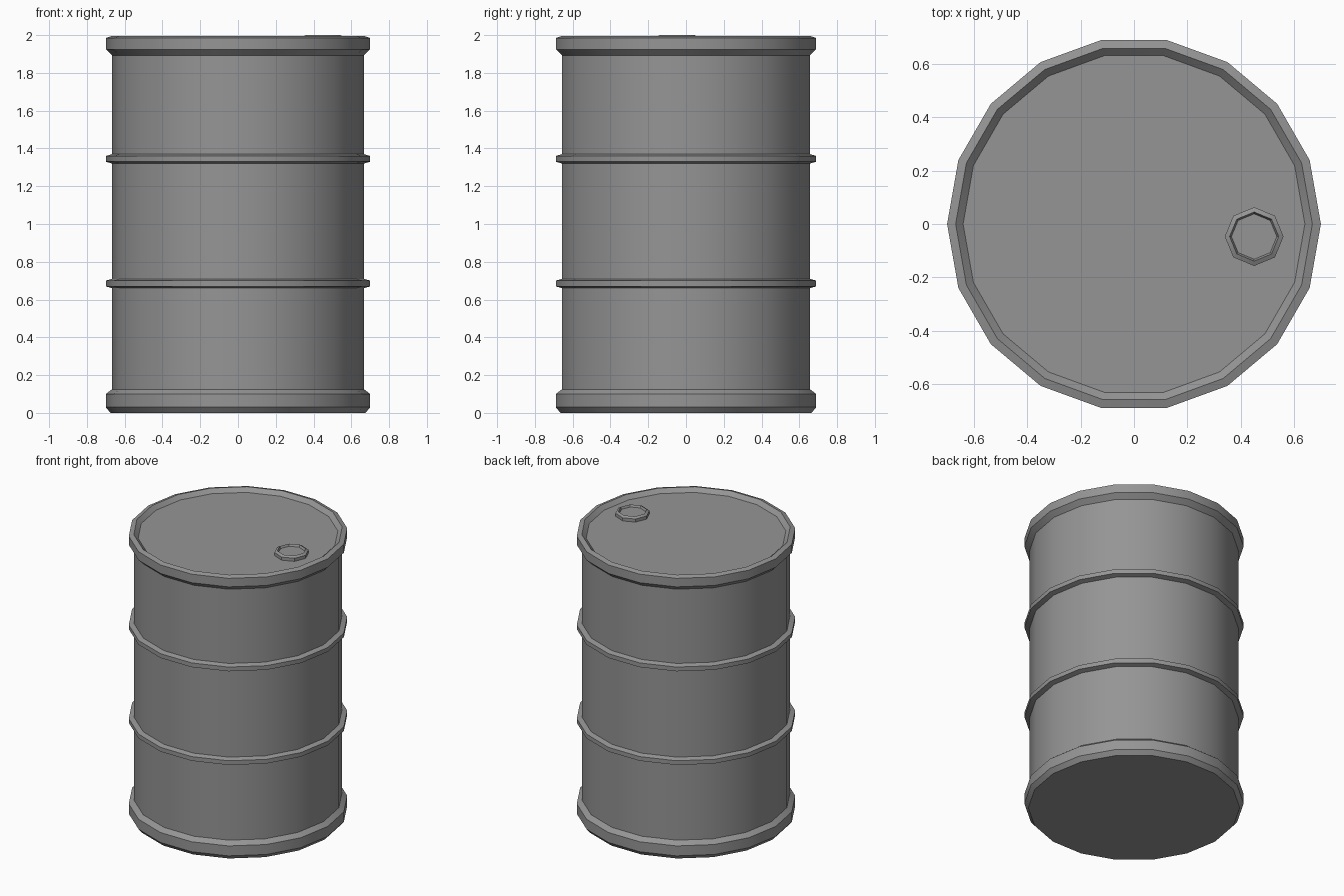
import bpy, bmesh, math

cube = bpy.data.objects.get("Cube")
if cube:
    bpy.data.objects.remove(cube)

steel = bpy.data.materials.new("grey steel")
steel.use_nodes = True
grey = (0.3, 0.3, 0.3, 1)
steel.diffuse_color = grey
steel.node_tree.nodes["Principled BSDF"].inputs["Base Color"].default_value = grey


def lathe(name, profile, sides, center=(0, 0)):
    """Revolve (radius, z) points, bottom to top, and cap both ends."""
    bm = bmesh.new()
    rings = []
    for r, z in profile:
        angles = [math.tau * i / sides for i in range(sides)]
        rings.append([bm.verts.new((r * math.cos(a), r * math.sin(a), z)) for a in angles])
    for low, high in zip(rings, rings[1:]):
        for i in range(sides):
            j = (i + 1) % sides
            bm.faces.new((low[i], low[j], high[j], high[i]))
    bm.faces.new(rings[0][::-1])
    bm.faces.new(rings[-1])
    mesh = bpy.data.meshes.new(name)
    bm.to_mesh(mesh)
    bm.free()
    obj = bpy.data.objects.new(name, mesh)
    obj.location = (*center, 0)
    mesh.materials.append(steel)
    bpy.context.collection.objects.link(obj)
    bpy.ops.object.select_all(action="DESELECT")
    obj.select_set(True)
    bpy.context.view_layer.objects.active = obj
    bpy.ops.object.shade_smooth_by_angle(angle=math.radians(30))


WALL, RIM = 0.667, 0.70


def hoop(z):
    """Raised rolling hoop around height z."""
    return [(WALL, z - 0.025), (RIM, z - 0.015), (RIM, z + 0.015), (WALL, z + 0.025)]


# Drum: bottom rim, two hoops, top rim and the sunken lid
bottom_rim = [(0.675, 0), (RIM, 0.03), (RIM, 0.10), (WALL, 0.125)]
top_rim = [(WALL, 1.893), (RIM, 1.925), (RIM, 1.985), (0.668, 1.995), (0.64, 1.968)]
lathe("drum_body", bottom_rim + hoop(0.685) + hoop(1.345) + top_rim, 18)

# Bung: octagonal collar with a recessed plug
bung = [(0.11, 1.96), (0.11, 1.99), (0.092, 2.0), (0.085, 1.985)]
lathe("bung_cap", bung, 8, (0.45, -0.047))
